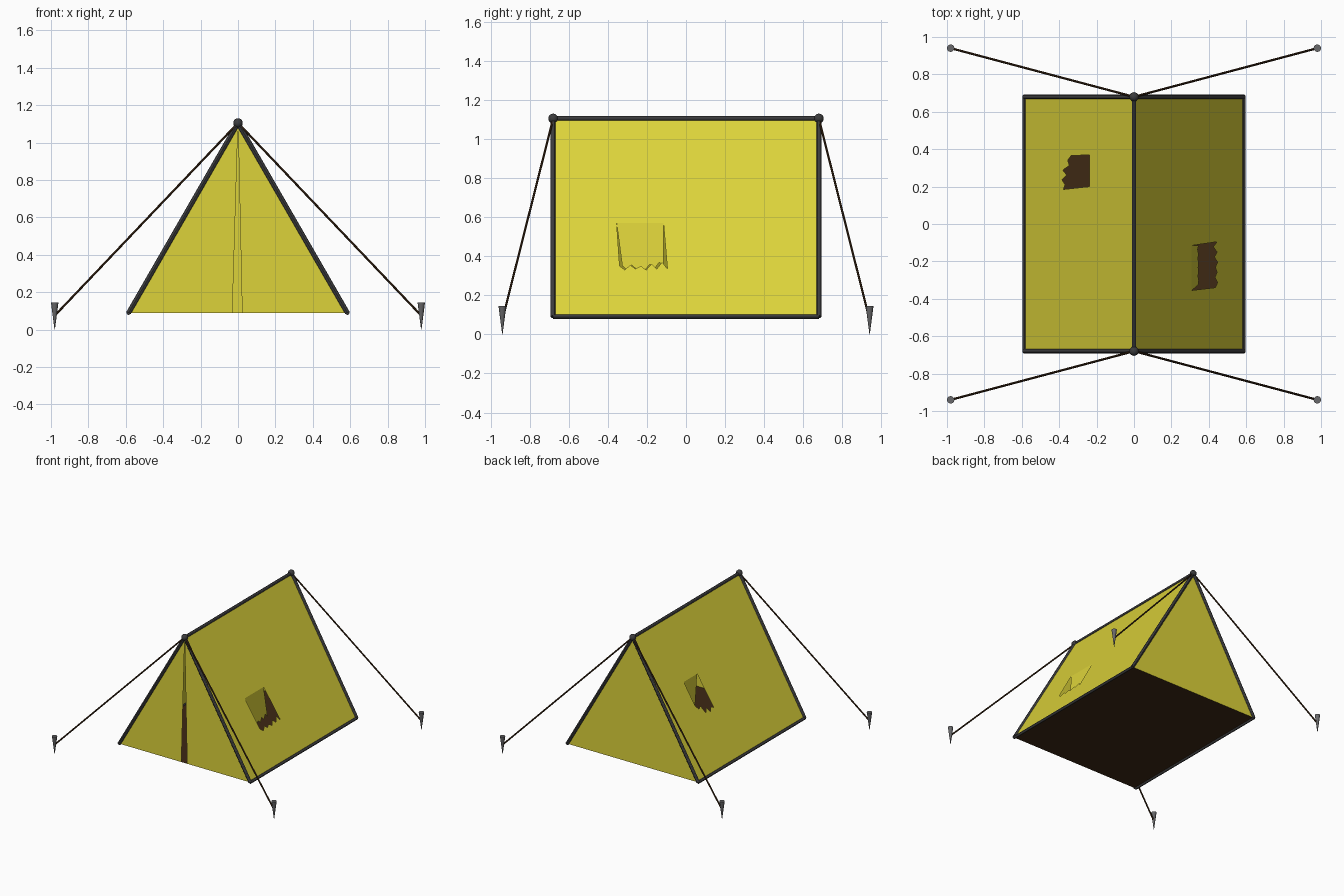
import bpy, bmesh, math
from mathutils import Vector

cube = bpy.data.objects.get("Cube")
if cube:
    bpy.data.objects.remove(cube, do_unlink=True)


def material(name, rgb):
    m = bpy.data.materials.new(name)
    m.use_nodes = True
    m.diffuse_color = (*rgb, 1)
    bsdf = next(n for n in m.node_tree.nodes if n.type == 'BSDF_PRINCIPLED')
    bsdf.inputs["Base Color"].default_value = (*rgb, 1)
    return m


CANVAS = material("yellow canvas", (0.72, 0.65, 0.042))
BROWN = material("dark brown", (0.048, 0.021, 0.007))
POLE = material("dark grey pole", (0.045, 0.045, 0.047))
STAKE = material("grey metal", (0.14, 0.14, 0.145))

HALF_W, HALF_L, BASE, RIDGE = 0.585, 0.68, 0.09, 1.105


def sheet(name, loops, mat, facing):
    """Fill closed outlines (the first may contain holes) with flat faces."""
    bm = bmesh.new()
    for pts in loops:
        vs = [bm.verts.new(p) for p in pts]
        for a, b in zip(vs, vs[1:] + vs[:1]):
            bm.edges.new((a, b))
    bmesh.ops.triangle_fill(bm, edges=bm.edges[:], use_beauty=True)
    bm.normal_update()
    for f in bm.faces:
        if f.normal.dot(Vector(facing)) < 0:
            f.normal_flip()
    mesh = bpy.data.meshes.new(name)
    bm.to_mesh(mesh)
    bm.free()
    mesh.materials.append(mat)
    obj = bpy.data.objects.new(name, mesh)
    bpy.context.collection.objects.link(obj)


def rod(name, a, b, r1, mat, r2=None, sides=12):
    """Round rod or cone from a to b."""
    a, b = Vector(a), Vector(b)
    bpy.ops.mesh.primitive_cone_add(
        vertices=sides, radius1=r1, radius2=r1 if r2 is None else r2,
        depth=(b - a).length, location=(a + b) / 2,
        rotation=(b - a).to_track_quat('Z', 'Y').to_euler())
    obj = bpy.context.object
    obj.name = name
    obj.data.materials.append(mat)
    bpy.ops.object.shade_smooth_by_angle()


def slope_x(z):
    return HALF_W * (RIDGE - z) / (RIDGE - BASE)


def side_wall(label, side, top, bottom, hinge, teeth, tilt, length):
    """Sloping wall with a torn opening and the torn piece hanging from its top.
    top and bottom are the y ranges of the opening, teeth the heights below."""
    n = len(teeth) - 1
    ragged = [(bottom[0] + (bottom[1] - bottom[0]) * i / n, z)
              for i, z in enumerate(teeth)]
    tear = [(top[1], hinge), (top[0], hinge)] + ragged
    outer = [(-HALF_L, BASE), (HALF_L, BASE), (HALF_L, RIDGE), (-HALF_L, RIDGE)]
    on_wall = [[(side * slope_x(z), y, z) for y, z in pts] for pts in (outer, tear)]
    sheet(label + "_wall", on_wall, CANVAS, (side, 0, 0.5))

    # hanging flap, narrowing a little towards its ragged end
    mid = (top[0] + top[1]) / 2
    flap = []
    for y, z in tear:
        drop = (hinge - z) * length * 1.15
        flap.append((side * (slope_x(hinge) + drop * math.sin(tilt)),
                     mid + (y - mid) * (1 - 0.6 * drop),
                     hinge - drop * math.cos(tilt)))
    sheet(label + "_torn_flap", [flap], CANVAS, (side, 0, 0))


side_wall("left", 1, (-0.355, -0.115), (-0.34, -0.095), 0.57,
          [0.35, 0.33, 0.355, 0.335, 0.35, 0.33, 0.36, 0.335, 0.37, 0.335],
          math.radians(9), 0.88)
side_wall("right", -1, (0.2, 0.37), (0.185, 0.365), 0.69,
          [0.45, 0.465, 0.437, 0.48, 0.445, 0.505, 0.49, 0.52],
          math.radians(-4), 0.95)

# end walls: the front is split by a narrow slit, the back is closed
apex = (0, -HALF_L, RIDGE)
for label, edge, slit in (("left", HALF_W, 0.022), ("right", -HALF_W, -0.03)):
    sheet("front_panel_" + label,
          [[(edge, -HALF_L, BASE), (slit, -HALF_L, BASE), apex]], CANVAS, (0, -1, 0))
sheet("back_wall", [[(-HALF_W, HALF_L, BASE), (HALF_W, HALF_L, BASE),
                     (0, HALF_L, RIDGE)]], CANVAS, (0, 1, 0))

# ground sheet
sheet("floor", [[(-HALF_W, -HALF_L, BASE), (HALF_W, -HALF_L, BASE),
                 (HALF_W, HALF_L, BASE), (-HALF_W, HALF_L, BASE)]], BROWN, (0, 0, -1))

# frame
rod("ridge_pole", (0, -HALF_L, RIDGE), (0, HALF_L, RIDGE), 0.012, POLE)
for sx, side in ((1, "left"), (-1, "right")):
    rod(side + "_base_pole", (sx * HALF_W, -HALF_L, BASE),
        (sx * HALF_W, HALF_L, BASE), 0.011, POLE)

for sy, end in ((-1, "front"), (1, "back")):
    top = (0, sy * HALF_L, RIDGE)
    bpy.ops.mesh.primitive_uv_sphere_add(segments=16, ring_count=10,
                                         radius=0.025, location=top)
    knob = bpy.context.object
    knob.name = end + "_ridge_knob"
    knob.data.materials.append(POLE)
    bpy.ops.object.shade_smooth_by_angle()
    for sx, side in ((1, "left"), (-1, "right")):
        tag = end + "_" + side
        rod(tag + "_pole", (sx * HALF_W, sy * HALF_L, BASE), top, 0.013, POLE)
        # guy rope and its ground stake
        x, y = sx * 0.98, sy * 0.94
        rod(tag + "_rope", top, (x, y, 0.075), 0.006, BROWN, sides=8)
        rod(tag + "_stake", (x, y, 0), (x, y, 0.145), 0.001, STAKE, 0.02)
